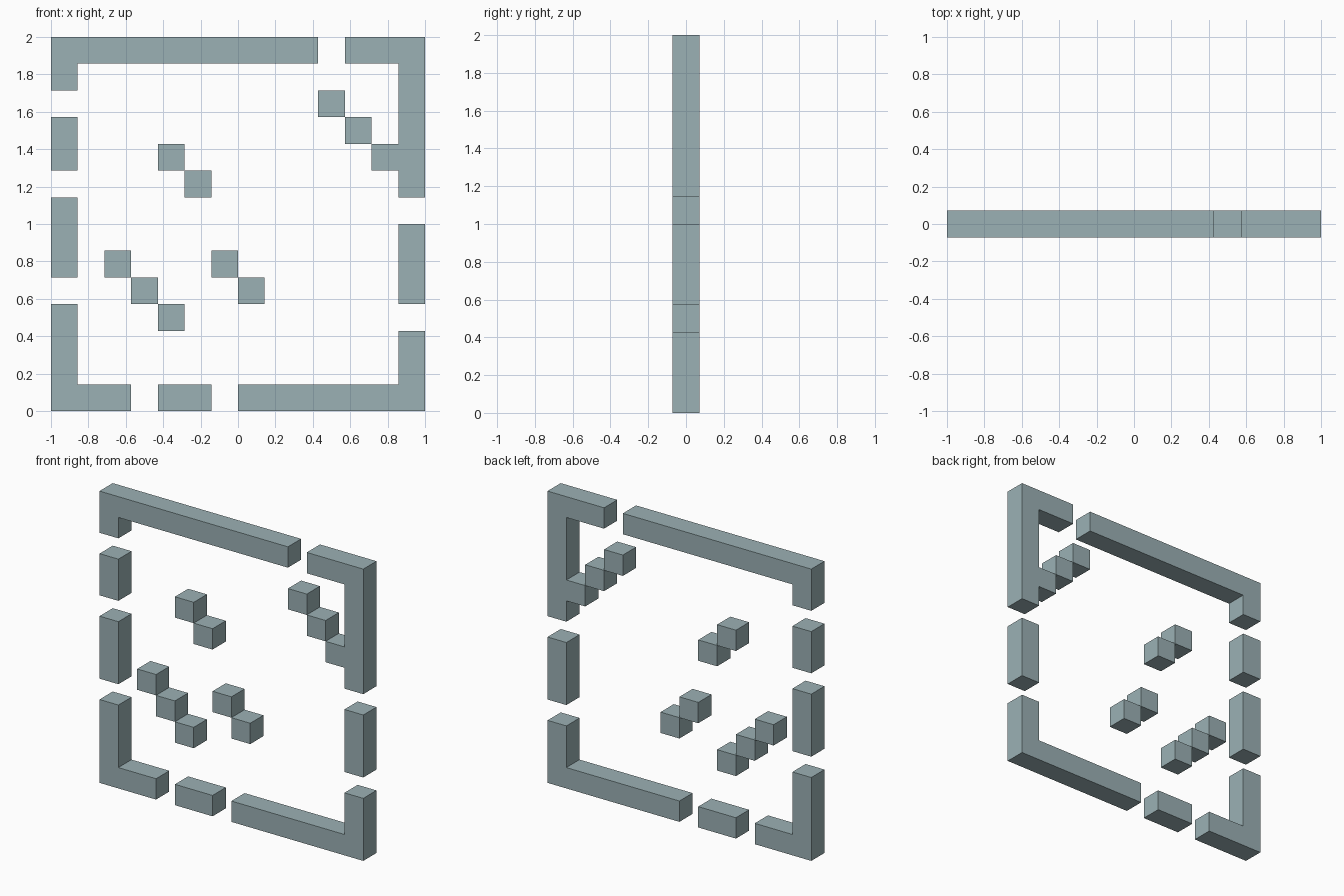
import bpy, bmesh

if "Cube" in bpy.data.objects:
    bpy.data.objects.remove(bpy.data.objects["Cube"])

CELL = 2 / 14  # the frame sits on a 14 x 14 grid, one cell thick

mat = bpy.data.materials.new("pale grey teal")
mat.diffuse_color = (0.33, 0.44, 0.46, 1)
mat.use_nodes = True
mat.node_tree.nodes["Principled BSDF"].inputs["Base Color"].default_value = mat.diffuse_color


def prism(name, outline):
    """Extrude a front outline, given in grid cells (column, row), by one cell."""
    bm = bmesh.new()
    face = bm.faces.new([bm.verts.new((c * CELL - 1, -CELL / 2, r * CELL)) for c, r in outline])
    ext = bmesh.ops.extrude_face_region(bm, geom=[face])
    verts = [v for v in ext["geom"] if isinstance(v, bmesh.types.BMVert)]
    bmesh.ops.translate(bm, verts=verts, vec=(0, CELL, 0))
    bmesh.ops.recalc_face_normals(bm, faces=bm.faces)
    mesh = bpy.data.meshes.new(name)
    bm.to_mesh(mesh)
    bm.free()
    mesh.materials.append(mat)
    bpy.context.collection.objects.link(bpy.data.objects.new(name, mesh))


def bar(name, c0, r0, c1, r1):
    prism(name, [(c0, r0), (c1, r0), (c1, r1), (c0, r1)])


# Corner pieces of the frame
prism("corner_bottom_left", [(0, 0), (3, 0), (3, 1), (1, 1), (1, 4), (0, 4)])
prism("corner_bottom_right", [(7, 0), (14, 0), (14, 3), (13, 3), (13, 1), (7, 1)])
prism("corner_top_left", [(0, 12), (1, 12), (1, 13), (10, 13), (10, 14), (0, 14)])
# The top right corner carries the first step of a diagonal streak
prism("corner_top_right", [(13, 8), (14, 8), (14, 14), (11, 14), (11, 13), (13, 13),
                           (13, 10), (12, 10), (12, 9), (13, 9)])

# Straight pieces between the gaps
bar("frame_bottom", 4, 0, 6, 1)
bar("frame_left_lower", 0, 5, 1, 8)
bar("frame_left_upper", 0, 9, 1, 11)
bar("frame_right", 13, 4, 14, 7)

# Diagonal streaks of cubes: start column, start row, count, stepping down right
for name, col, row, count in (("streak_top_right", 10, 11, 2), ("streak_upper", 4, 9, 2),
                              ("streak_lower_left", 2, 5, 3), ("streak_middle", 6, 5, 2)):
    for i in range(count):
        bar(f"{name}_{i + 1}", col + i, row - i, col + i + 1, row - i + 1)
